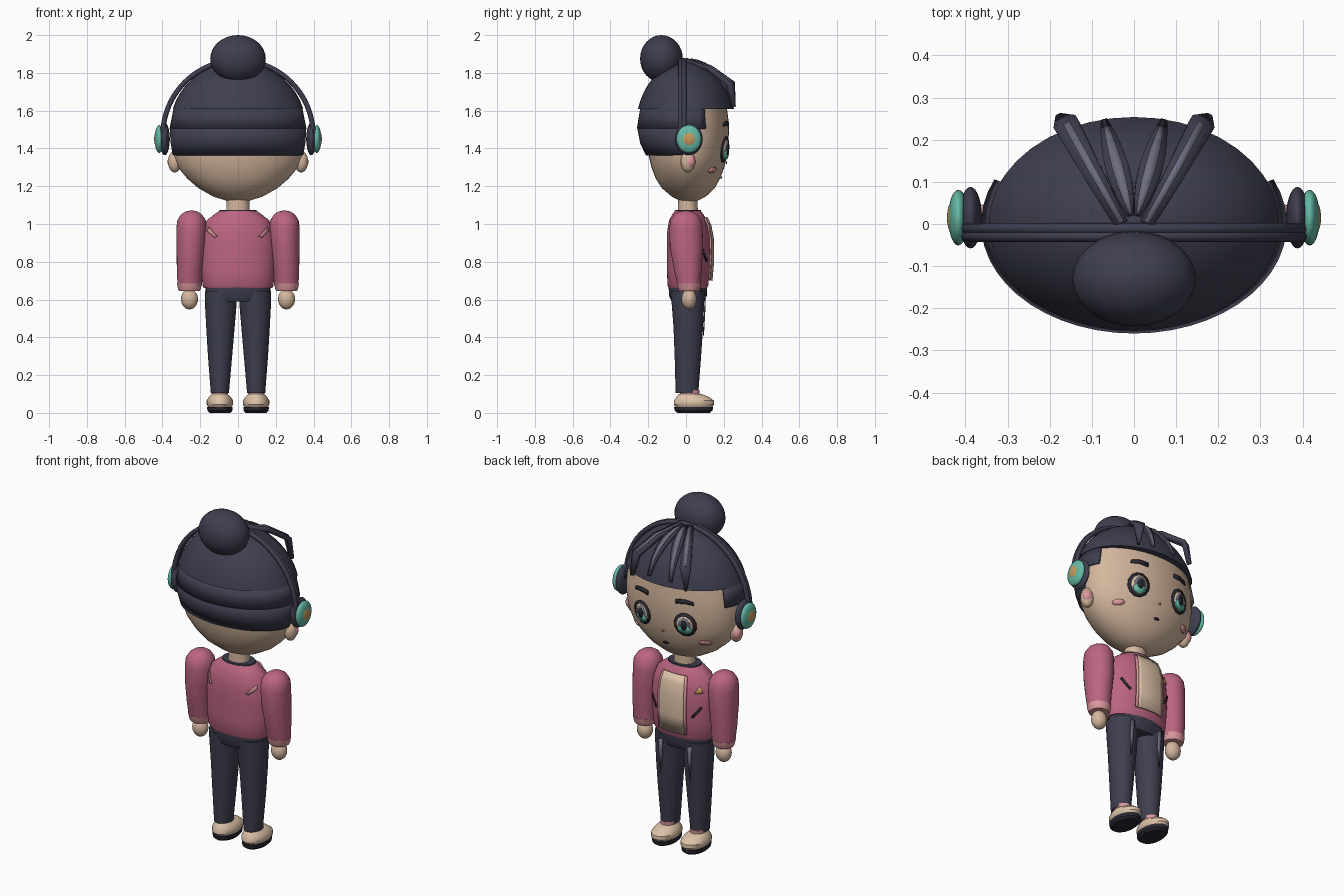
import bpy, bmesh
from math import sin, cos, pi, sqrt, radians
from mathutils import Vector

if "Cube" in bpy.data.objects:
    bpy.data.objects.remove(bpy.data.objects["Cube"])


def material(name, r, g, b):
    m = bpy.data.materials.new(name)
    m.use_nodes = True
    m.diffuse_color = (r, g, b, 1)
    m.node_tree.nodes["Principled BSDF"].inputs["Base Color"].default_value = (r, g, b, 1)
    return m


DARK = material("dark navy", .048, .048, .078)
SKIN = material("skin", .66, .47, .34)
ROSE = material("rose jacket", .50, .13, .22)
PINK = material("light pink", .72, .32, .34)
GREY = material("grey highlight", .15, .15, .21)
TEAL = material("teal", .13, .48, .38)
GOLD = material("gold", .58, .33, .11)
CREAM = material("cream", .72, .54, .39)
INK = material("ink", .022, .022, .032)
parts = []


def add(name, bm, mat, thick=0):
    bmesh.ops.recalc_face_normals(bm, faces=bm.faces)
    me = bpy.data.meshes.new(name)
    bm.to_mesh(me)
    bm.free()
    me.materials.append(mat)
    ob = bpy.data.objects.new(name, me)
    bpy.context.collection.objects.link(ob)
    if thick:
        mod = ob.modifiers.new("thickness", "SOLIDIFY")
        mod.thickness, mod.offset = thick, 0
    parts.append(ob)
    return ob


def loft(name, rings, mat, cx=0, start=0, end=360, n=32, thick=0):
    """Stack of ellipses (z, rx, ry, cy, dx); a partial sweep makes an open sheet."""
    bm = bmesh.new()
    full = end - start == 360
    rows = []
    for z, rx, ry, cy, *dx in rings:
        x0 = cx + (dx[0] if dx else 0)
        angles = [radians(start + (end - start) * i / n) for i in range(n if full else n + 1)]
        rows.append([bm.verts.new((x0 + rx * cos(a), cy + ry * sin(a), z)) for a in angles])
    for lo, hi in zip(rows, rows[1:]):
        for i in range(n):
            j = (i + 1) % len(lo)
            bm.faces.new((lo[i], lo[j], hi[j], hi[i]))
    if full:
        bm.faces.new(rows[0][::-1])
        bm.faces.new(rows[-1])
    return add(name, bm, mat, thick)


def ball(name, centre, radii, mat):
    bm = bmesh.new()
    bmesh.ops.create_uvsphere(bm, u_segments=28, v_segments=16, radius=1)
    bmesh.ops.scale(bm, vec=radii, verts=bm.verts)
    bmesh.ops.translate(bm, vec=centre, verts=bm.verts)
    return add(name, bm, mat)


def surface_y(rings, x, z, side, cx=0):
    """Depth of a lofted body at x, z on its +y (side 1) or -y (side -1) face."""
    for a, b in zip(rings, rings[1:]):
        if a[0] <= z <= b[0]:
            t = (z - a[0]) / (b[0] - a[0])
            rx, ry, cy = [a[k] + t * (b[k] - a[k]) for k in (1, 2, 3)]
            return cy + side * ry * sqrt(max(0, 1 - ((x - cx) / rx) ** 2))
    return 0


def plate(name, outline, rings, mat, lift=.004, side=1, cx=0):
    """Thin fan of faces that follows a lofted body."""
    bm = bmesh.new()
    mid = [sum(p[k] for p in outline) / len(outline) for k in (0, 1)]
    put = lambda p: bm.verts.new((p[0], surface_y(rings, p[0], p[1], side, cx) + side * lift, p[1]))
    c, vs = put(mid), [put(p) for p in outline]
    for i, v in enumerate(vs):
        bm.faces.new((c, v, vs[(i + 1) % len(vs)]))
    return add(name, bm, mat, .006)


def oval(x, z, rx, rz, n=12):
    return [(x + rx * cos(2 * pi * (i + .5) / n), z + rz * sin(2 * pi * (i + .5) / n)) for i in range(n)]


def ribbon(name, path, widths, mat, thick):
    bm = bmesh.new()
    path = [Vector(p) for p in path]
    across = (path[-1] - path[0]).cross(Vector((0, 0, 1))).normalized()
    rows = [[bm.verts.new(p + across * w * s) for s in (-1, 1)] for p, w in zip(path, widths)]
    for a, b in zip(rows, rows[1:]):
        bm.faces.new((a[0], a[1], b[1], b[0]))
    return add(name, bm, mat, thick)


# Head and neck
HEAD = [(1.12, .05, .04, .015), (1.145, .13, .09, .015), (1.19, .21, .14, .012), (1.24, .268, .17, .01),
        (1.3, .318, .193, .01), (1.36, .342, .207, .01), (1.44, .35, .216, .01),
        (1.53, .348, .217, .01), (1.63, .325, .205, .01)]
loft("head", HEAD, SKIN, n=40)
loft("neck", [(1.03, .065, .055, .01), (1.09, .06, .052, .01), (1.15, .06, .052, .01)], SKIN)

# Hair: domed cap, side locks, nape band and bun
CAP_Z, CAP_R = 1.51, (.36, .265, .35)


def cap_ring(z):
    f = sqrt(max(.0004, 1 - ((z - CAP_Z) / CAP_R[2]) ** 2))
    return (z, CAP_R[0] * f, CAP_R[1] * f, 0)


def cap_z(x, y):
    return CAP_Z + CAP_R[2] * sqrt(max(0, 1 - (x / CAP_R[0]) ** 2 - (y / CAP_R[1]) ** 2))


loft("hair_cap", [cap_ring(1.61 + .25 * sin(pi / 2 * i / 9)) for i in range(10)], DARK, n=40)
loft("hair_side_band", [(1.505, .358, .255, 0), (1.615, .336, .237, 0)], DARK, start=156, end=384, thick=.01)
loft("hair_nape_band", [(1.365, .341, .208, 0), (1.43, .352, .238, 0), (1.51, .357, .254, 0)], DARK,
     start=178, end=362, thick=.01)
ball("hair_bun", (0, -.13, 1.875), (.147, .113, .125), DARK)

for s, tag in ((1, "left"), (-1, "right")):
    # Fringe locks with grey highlights
    outer = [Vector(p) for p in ((s * .03, 0, 1.862), (s * .1, .125, 1.825), (s * .16, .235, 1.745), (s * .175, .25, 1.62))]
    ribbon("outer_fringe_lock_" + tag, outer, (.016, .024, .03, .006), DARK, .025)
    ribbon("outer_fringe_highlight_" + tag, [p + Vector((0, .004, .013)) for p in outer[:3]],
           (.007, .009, .009), GREY, .006)
    ts = [i / 6 for i in range(7)]
    flat = [(s * (.008 + .062 * t), .02 + .222 * t) for t in ts]
    inner = [Vector((x, y, cap_z(x, y) + .006)) for x, y in flat]
    ribbon("inner_fringe_lock_" + tag, inner, [.008 + .02 * sin(pi * t) for t in ts], DARK, .016)
    ribbon("inner_fringe_highlight_" + tag, [p + Vector((0, .004, .01)) for p in inner],
           [.004 + .009 * sin(pi * t) for t in ts], GREY, .005)

    # Ears and headphone cups
    ball("ear_" + tag, (s * .335, .01, 1.33), (.036, .038, .057), SKIN)
    ball("ear_inner_" + tag, (s * .345, .022, 1.33), (.028, .028, .036), PINK)
    ball("ear_cushion_" + tag, (s * .388, .015, 1.45), (.027, .073, .086), DARK)
    ball("ear_cup_" + tag, (s * .417, .015, 1.45), (.024, .066, .074), TEAL)
    ball("ear_cup_centre_" + tag, (s * .432, .015, 1.45), (.012, .036, .038), GOLD)

    # Eyes, brows and cheeks
    ex = s * .14
    plate("eye_outline_" + tag, oval(ex, 1.395, .062, .07), HEAD, INK, .006)
    plate("eye_ground_" + tag, oval(ex, 1.393, .045, .054), HEAD, CREAM, .01)
    plate("iris_" + tag, oval(ex, 1.39, .034, .05), HEAD, GREY, .013)
    plate("iris_glow_" + tag, oval(ex, 1.368, .037, .027), HEAD, TEAL, .016)
    plate("pupil_" + tag, oval(ex, 1.395, .016, .028), HEAD, INK, .019)
    plate("brow_" + tag, [(s * .09, 1.515), (s * .14, 1.522), (s * .19, 1.517), (s * .185, 1.535),
                          (s * .14, 1.545), (s * .09, 1.54)], HEAD, INK, .006)
    plate("blush_" + tag, oval(s * .225, 1.285, .028, .015), HEAD, PINK, .005)

# Nose, mouth and headphone band
plate("nose", oval(0, 1.325, .007, .007, 6), HEAD, GOLD, .006)
plate("mouth", oval(0, 1.245, .017, .007, 8), HEAD, INK, .005)
for y in (-.029, -.011):
    curve = bpy.data.curves.new("headphone_band", "CURVE")
    curve.dimensions, curve.bevel_depth, curve.bevel_resolution = "3D", .0135, 2
    line = curve.splines.new("POLY")
    line.points.add(40)
    for i, p in enumerate(line.points):
        a = pi * i / 40
        p.co = (.398 * cos(a), y, 1.47 + .397 * sin(a), 1)
    curve.materials.append(DARK)
    bpy.context.collection.objects.link(bpy.data.objects.new("headphone_band", curve))

# Jacket body, collar and shirt
TORSO = [(.66, .18, .1, .01), (.675, .188, .108, .01), (.76, .194, .113, .012), (.86, .198, .115, .014),
         (.95, .19, .113, .012), (1.02, .165, .1, .01), (1.055, .12, .08, .01), (1.068, .1, .07, .01)]
loft("jacket", TORSO, ROSE, n=40)
loft("collar", [(1.06, .1, .07, .01), (1.075, .097, .068, .01)], DARK)
SHIRT = [(.7, .2, .119, .016), (.8, .2, .126, .018), (.92, .2, .127, .016), (.99, .19, .118, .012), (1.035, .17, .1, .01)]
loft("shirt_front", SHIRT, CREAM, start=67, end=113, n=10, thick=.01)
for s, tag in ((1, "left"), (-1, "right")):
    a = 90 - s * 25
    loft("lapel_edge_" + tag, SHIRT, PINK, start=a - 2.5, end=a + 2.5, n=2, thick=.008)
    plate("pocket_" + tag, [(s * .112, .808), (s * .12, .8), (s * .165, .862), (s * .157, .87)], TORSO, INK, .005)
    plate("back_mark_" + tag, [(s * .155, .985), (s * .162, .96), (s * .125, .928), (s * .11, .935), (s * .135, .96)],
          TORSO, PINK, .005, -1)

    # Arms, cuffs and hands
    ARM = [(.675, .064, .06, .015, .01), (.75, .068, .072, .01, .01), (.88, .076, .088, .002, .003),
           (.98, .08, .088, 0, 0), (1.02, .075, .082, 0, 0), (1.05, .056, .062, 0, 0),
           (1.066, .032, .036, 0, 0), (1.071, .008, .008, 0, 0)]
    loft("sleeve_" + tag, [r[:4] + (s * r[4],) for r in ARM], ROSE, s * .246)
    loft("cuff_" + tag, [(.645, .055, .052, .016), (.655, .06, .058, .016), (.685, .066, .063, .015)], PINK, s * .257)
    ball("hand_" + tag, (s * .257, .016, .602), (.045, .04, .054), SKIN)

    # Trouser legs with highlight streaks
    LEG = [(.105, .048, .06, .005), (.3, .064, .07, .01), (.45, .075, .078, .012), (.58, .084, .086, .01),
           (.645, .085, .09, .01)]
    lean = (0, -.001, -.003, -.005, -.006)
    loft("trouser_leg_" + tag, [r + (s * d,) for r, d in zip(LEG, lean)], DARK, s * .096)
    c = s * .094
    plate("trouser_highlight_" + tag, [(c - .014, .625), (c + .014, .62), (c + .012, .52), (c + s * .003, .41),
                                      (c - .006, .52)], LEG, GREY, .005, 1, c)

    # Socks and shoes
    loft("sock_" + tag, [(.08, .042, .05, .02), (.12, .044, .052, .02)], PINK, s * .096)
    loft("sole_" + tag, [(0, .055, .085, .04), (.012, .066, .1, .04), (.032, .068, .104, .04)], INK, s * .096)
    loft("shoe_" + tag, [(.032, .062, .098, .042), (.045, .07, .107, .042), (.065, .07, .105, .042),
                         (.085, .058, .085, .035), (.1, .042, .06, .022)], CREAM, s * .096)

plate("jacket_badge", [(-.165, .945), (-.125, .945), (-.145, .985)], TORSO, GOLD, .005)
loft("trouser_waist", [(.59, .165, .085, .01), (.62, .172, .1, .01), (.67, .172, .102, .01)], DARK)

# Smooth shading with sharp edges kept
bpy.ops.object.select_all(action="DESELECT")
for ob in parts:
    ob.select_set(True)
bpy.context.view_layer.objects.active = parts[0]
bpy.ops.object.shade_smooth_by_angle(angle=radians(35))
